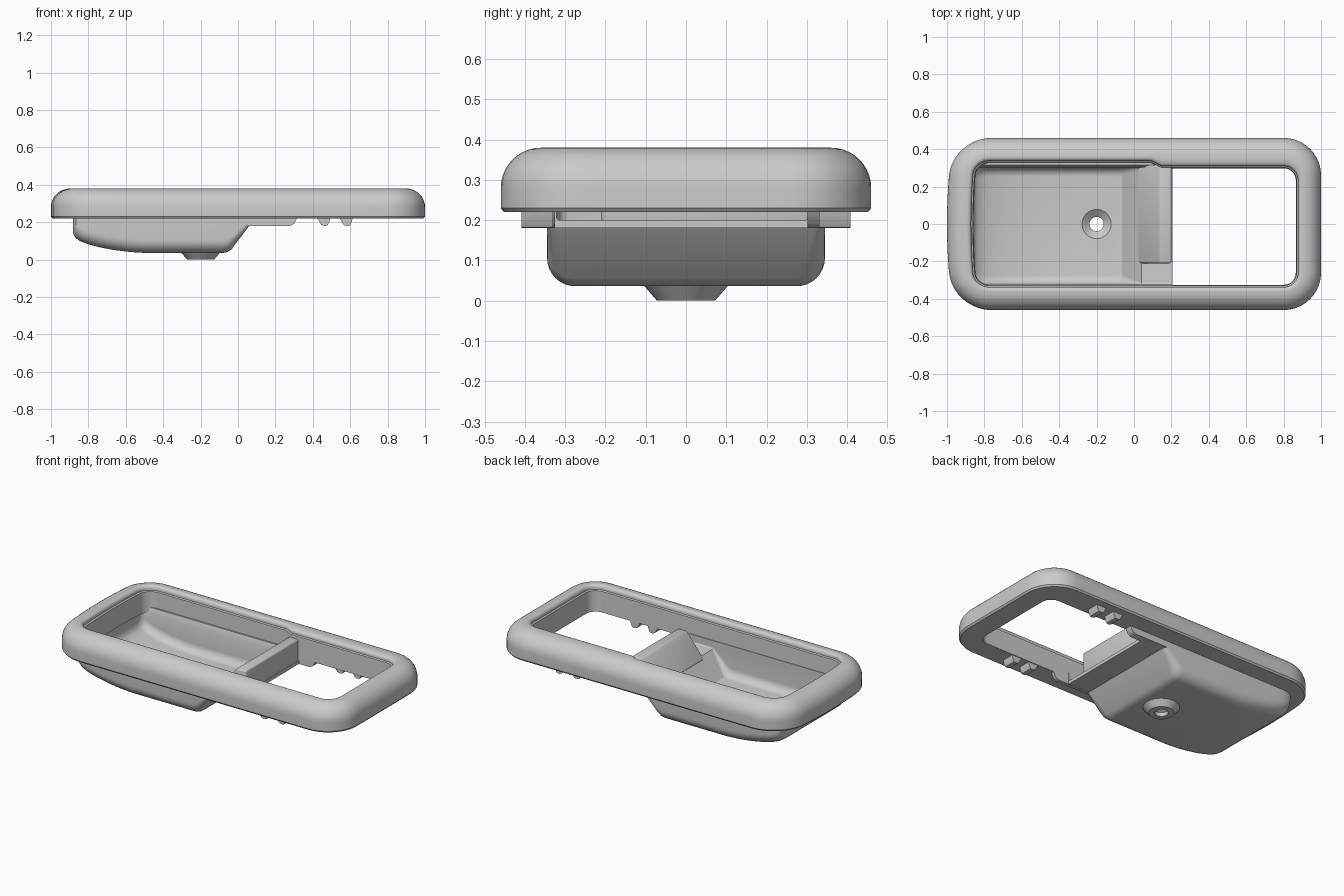
import bpy, bmesh
from math import sin, cos, pi, radians

if "Cube" in bpy.data.objects:
    bpy.data.objects.remove(bpy.data.objects["Cube"])


def clamp(v):
    return max(0.0, min(1.0, v))


def loft(name, rings, cyclic=False):
    """Skin a list of equal-length closed rings; cap the ends unless cyclic."""
    bm = bmesh.new()
    vs = [[bm.verts.new(p) for p in r] for r in rings]
    n = len(rings[0])
    for i in range(len(vs) if cyclic else len(vs) - 1):
        a, b = vs[i], vs[(i + 1) % len(vs)]
        for j in range(n):
            k = (j + 1) % n
            bm.faces.new((a[j], a[k], b[k], b[j]))
    if not cyclic:
        bm.faces.new(vs[0])
        bm.faces.new(vs[-1])
    bmesh.ops.recalc_face_normals(bm, faces=bm.faces)
    me = bpy.data.meshes.new(name)
    bm.to_mesh(me)
    bm.free()
    ob = bpy.data.objects.new(name, me)
    bpy.context.collection.objects.link(ob)
    return ob


def activate(ob):
    bpy.ops.object.select_all(action='DESELECT')
    ob.select_set(True)
    bpy.context.view_layer.objects.active = ob


def smooth(ob, angle=32):
    activate(ob)
    bpy.ops.object.shade_smooth_by_angle(angle=radians(angle))


def boolean(ob, other, op):
    m = ob.modifiers.new(op, 'BOOLEAN')
    m.operation, m.object, m.solver = op, other, 'EXACT'
    activate(ob)
    bpy.ops.object.modifier_apply(modifier=m.name)
    bpy.data.objects.remove(other)


def prism(name, profile, y0, y1, bevel=0.0):
    """Extrude an x-z profile along y."""
    ob = loft(name, [[(x, y, z) for x, z in profile] for y in (y0, y1)])
    if bevel:
        m = ob.modifiers.new('bevel', 'BEVEL')
        m.width, m.segments, m.limit_method = bevel, 3, 'ANGLE'
        activate(ob)
        bpy.ops.object.modifier_apply(modifier=m.name)
    smooth(ob)
    return ob


def revolve(name, cx, profile, n=40):
    """Turned solid about a vertical axis from (radius, z) points."""
    return loft(name, [[(cx + r * cos(2 * pi * i / n), r * sin(2 * pi * i / n), z)
                        for i in range(n)] for r, z in profile])


# Bezel: rounded rectangle with bowed left end and a step in the back inner edge
def outline(z, inset):
    x0, x1, h = -0.965 + inset, 1 - inset, 0.46 - inset
    r = max(0.2 - inset, 0.05)
    pts = []
    corners = [(x1 - r, h - r, 0), (x0 + r, h - r, 90),
               (x0 + r, r - h, 180), (x1 - r, r - h, 270)]
    for i, (cx, cy, a0) in enumerate(corners):
        arc = [(cx + r * cos(radians(a0 + 90 * k / 10)),
                cy + r * sin(radians(a0 + 90 * k / 10))) for k in range(11)]
        pts += arc
        nx, ny, na = corners[(i + 1) % 4]
        end = (nx + r * cos(radians(na)), ny + r * sin(radians(na)))
        steps = 60 if i == 0 else 14
        pts += [(arc[-1][0] + (end[0] - arc[-1][0]) * k / steps,
                 arc[-1][1] + (end[1] - arc[-1][1]) * k / steps) for k in range(1, steps)]
    out = []
    for x, y in pts:
        bow = 0.035 * clamp((-x - 0.6) / 0.3) * (1 - (y / 0.46) ** 2)
        t = clamp((x - 0.09) / 0.06)
        step = 0.027 * t * t * (3 - 2 * t) * clamp(y / 0.28) * clamp((inset - 0.09) / 0.03)
        out.append((x - bow, y - step, z))
    return out


levels = [(0.22, 0.008), (0.23, 0)]
levels += [(0.28 + 0.1 * sin(pi / 2 * k / 10), 0.1 - 0.1 * cos(pi / 2 * k / 10)) for k in range(11)]
levels += [(0.36 + 0.02 * cos(pi / 2 * k / 5), 0.103 + 0.02 * sin(pi / 2 * k / 5)) for k in range(6)]
levels += [(0.352, 0.123), (0.348, 0.131), (0.22, 0.135)]
smooth(loft('bezel', [outline(z, i) for z, i in levels], cyclic=True))


# Cup: U-shaped sections lofted along x, hollowed by a second loft
def section(x, b, yf, yb, rad, top, flare=0.0):
    r = min(rad, (0.21 - b) * 0.9)
    p = [(yb + flare, top), (yb, 0.215)]
    p += [(yb - r + r * cos(pi / 2 * k / 8), b + r - r * sin(pi / 2 * k / 8)) for k in range(9)]
    p += [(yf + r - r * sin(pi / 2 * k / 8), b + r - r * cos(pi / 2 * k / 8)) for k in range(9)]
    p += [(yf, 0.215), (yf, top)]
    return [(x, y, z) for y, z in p]


outer = [(-0.882, 0.15, 0.29), (-0.878, 0.13, 0.31), (-0.865, 0.113, 0.33),
         (-0.84, 0.097, 0.341), (-0.8, 0.082, 0.345), (-0.74, 0.066, 0.345),
         (-0.66, 0.051, 0.345), (-0.58, 0.041, 0.345), (-0.5, 0.036, 0.345),
         (-0.08, 0.036, 0.345), (-0.055, 0.041, 0.345), (-0.035, 0.055, 0.345),
         (0.06, 0.18, 0.345), (0.205, 0.18, 0.345)]
inner = [(-0.862, 0.17, 0.03), (-0.855, 0.145, 0.015), (-0.84, 0.128, 0.005),
         (-0.8, 0.108, 0), (-0.74, 0.091, 0), (-0.66, 0.076, 0), (-0.58, 0.066, 0),
         (-0.5, 0.062, 0), (-0.09, 0.062, 0), (-0.065, 0.07, 0), (0.04, 0.2, 0), (0.3, 0.2, 0)]
cup = loft('cup', [section(x, b, -w, w, 0.07, 0.25) for x, b, w in outer])
boss = revolve('boss', -0.2, [(0.072, 0), (0.103, 0.036), (0.103, 0.05)])
hollow = loft('hollow', [section(x, b, -0.322 + d, 0.303 - d, 0.05, 0.3, 0.03)
                         for x, b, d in inner])
screw = revolve('screw_hole', -0.2, [(0.038, -0.05), (0.038, 0.025), (0.078, 0.056), (0.078, 0.1)])
boolean(cup, boss, 'UNION')
boolean(cup, hollow, 'DIFFERENCE')
boolean(cup, screw, 'DIFFERENCE')
smooth(cup)

# Raised bridge between the cup and the open window
prism('bridge', [(0.02, 0.182), (0.125, 0.315), (0.14, 0.33), (0.2, 0.33), (0.2, 0.182)],
      -0.21, 0.315, 0.01)

# Side rails and hooked clip teeth under both long edges
for side, s in (('front', -1), ('back', 1)):
    prism(side + '_rail', [(0.05, 0.18), (0.28, 0.18), (0.3, 0.192), (0.32, 0.23), (0.05, 0.23)],
          s * 0.302 if s > 0 else -0.325, s * 0.346)
    for i, x in enumerate((0.46, 0.58)):
        prism(f'{side}_tooth_{i + 1}',
              [(x - 0.04, 0.23), (x - 0.032, 0.215), (x - 0.015, 0.186), (x, 0.18),
               (x + 0.018, 0.182), (x + 0.028, 0.2), (x + 0.034, 0.23)], s * 0.33, s * 0.408)
